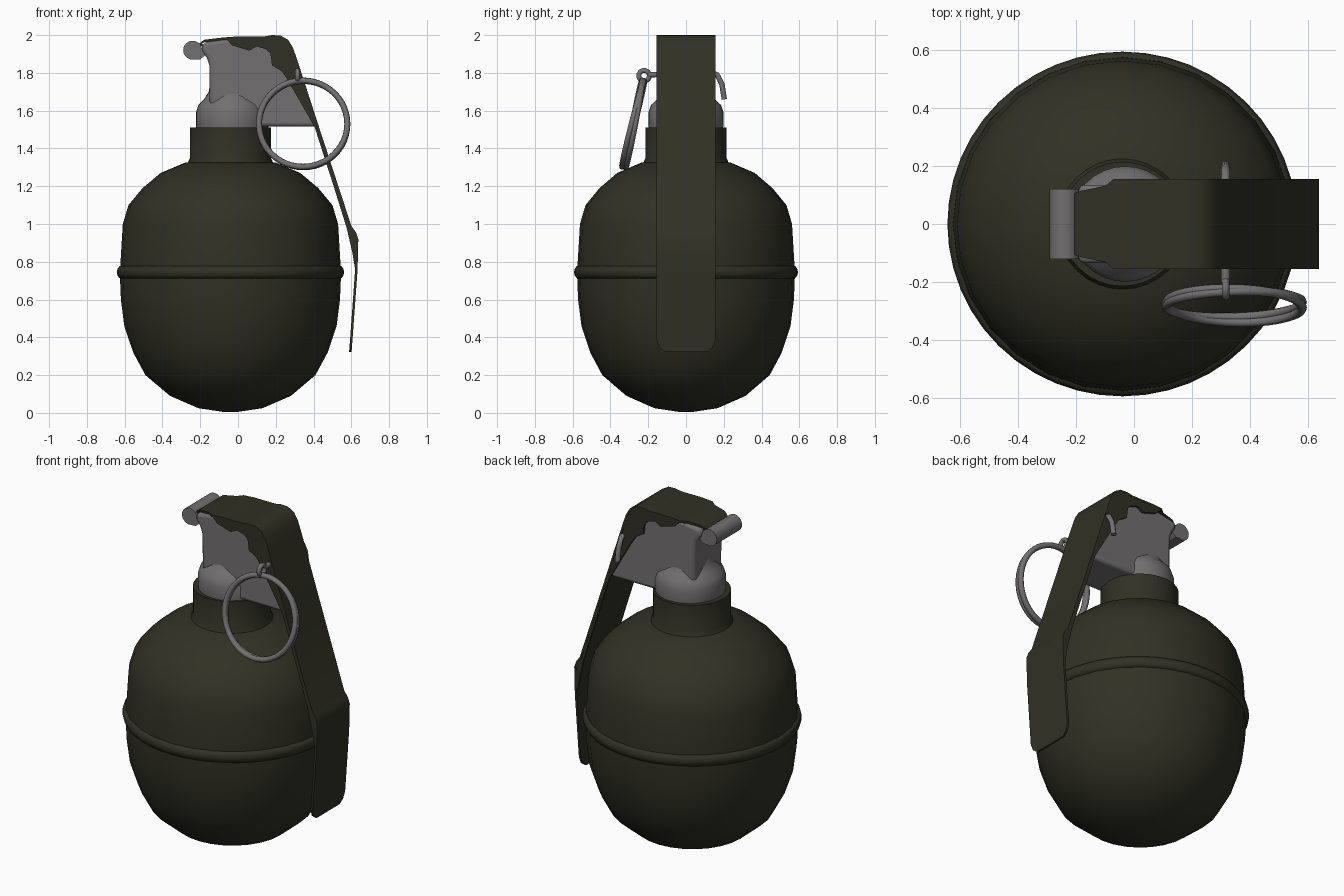
import bpy, bmesh, math
from mathutils import Vector

if "Cube" in bpy.data.objects:
    bpy.data.objects.remove(bpy.data.objects["Cube"])


def material(name, rgb):
    m = bpy.data.materials.new(name)
    m.diffuse_color = (*rgb, 1)
    m.use_nodes = True
    m.node_tree.nodes["Principled BSDF"].inputs["Base Color"].default_value = m.diffuse_color
    return m


OLIVE = material("dark olive", (0.030, 0.030, 0.018))
GREY = material("steel grey", (0.17, 0.16, 0.163))
CX = -0.04  # axis of the round body


def finish(ob, mat, angle=35):
    ob.data.materials.clear()
    ob.data.materials.append(mat)
    bpy.ops.object.select_all(action='DESELECT')
    bpy.context.view_layer.objects.active = ob
    ob.select_set(True)
    bpy.ops.object.shade_smooth_by_angle(angle=math.radians(angle))
    return ob


def from_bmesh(name, bm, mat, angle=35):
    bmesh.ops.recalc_face_normals(bm, faces=bm.faces)
    me = bpy.data.meshes.new(name)
    bm.to_mesh(me)
    bm.free()
    ob = bpy.data.objects.new(name, me)
    bpy.context.collection.objects.link(ob)
    return finish(ob, mat, angle)


def lathe(name, profile, mat, sides, sy=1.0, cx=CX, angle=35):
    """Closed solid turned about z from (radius, z) pairs."""
    bm = bmesh.new()
    rings = []
    for r, z in profile:
        rings.append([bm.verts.new((cx + r * math.cos(a), sy * r * math.sin(a), z))
                      for a in (2 * math.pi * i / sides for i in range(sides))])
    for a, b in zip(rings, rings[1:]):
        for i in range(sides):
            j = (i + 1) % sides
            bm.faces.new((a[i], a[j], b[j], b[i]))
    bm.faces.new(rings[0])
    bm.faces.new(rings[-1])
    return from_bmesh(name, bm, mat, angle)


def slab(name, outline, y0, y1, mat, bevel=0.0):
    """Outline in x/z extruded along y."""
    bm = bmesh.new()
    f = bm.faces.new([bm.verts.new((x, y0, z)) for x, z in outline])
    res = bmesh.ops.extrude_face_region(bm, geom=[f])
    moved = [v for v in res['geom'] if isinstance(v, bmesh.types.BMVert)]
    bmesh.ops.translate(bm, verts=moved, vec=(0, y1 - y0, 0))
    ob = from_bmesh(name, bm, mat)
    if bevel:
        m = ob.modifiers.new("bevel", 'BEVEL')
        m.width, m.segments, m.limit_method = bevel, 3, 'ANGLE'
    return ob


def tube(name, points, radius, mat):
    cu = bpy.data.curves.new(name, 'CURVE')
    cu.dimensions = '3D'
    cu.bevel_depth, cu.bevel_resolution, cu.use_fill_caps = radius, 3, True
    sp = cu.splines.new('POLY')
    sp.points.add(len(points) - 1)
    for p, co in zip(sp.points, points):
        p.co = (*co, 1)
    ob = bpy.data.objects.new(name, cu)
    bpy.context.collection.objects.link(ob)
    bpy.ops.object.select_all(action='DESELECT')
    bpy.context.view_layer.objects.active = ob
    ob.select_set(True)
    bpy.ops.object.convert(target='MESH')
    return finish(bpy.context.object, mat, 50)


def torus(name, loc, rot, major, minor, mat, seg=40):
    bpy.ops.mesh.primitive_torus_add(location=loc, rotation=rot, major_radius=major,
                                     minor_radius=minor, major_segments=seg, minor_segments=8)
    ob = bpy.context.object
    ob.name = name
    return finish(ob, mat, 60)


# Body, with rounded seam band and collar
lathe("body", [(0.03, 0.004), (0.17, 0.025), (0.32, 0.09), (0.45, 0.20), (0.515, 0.32),
               (0.562, 0.46), (0.58, 0.60), (0.585, 0.72), (0.582, 0.80), (0.57, 1.0),
               (0.54, 1.10), (0.465, 1.19), (0.37, 1.27), (0.24, 1.325), (0.10, 1.34)],
      OLIVE, 28, 0.985)
lathe("seam_band", [(0.55, 0.71), (0.588, 0.713), (0.598, 0.728), (0.602, 0.745),
                    (0.598, 0.762), (0.588, 0.777), (0.55, 0.78)], OLIVE, 48, 0.985, angle=60)
lathe("collar", [(0.235, 1.29), (0.222, 1.335), (0.214, 1.35), (0.214, 1.512)], OLIVE, 32)

# Fuze: round flange and flat-sided head
lathe("fuze_flange", [(0.19, 1.50), (0.193, 1.53), (0.193, 1.59), (0.18, 1.63), (0.15, 1.66),
                      (0.125, 1.70), (0.115, 1.76)], GREY, 32, 1.03, cx=-0.03, angle=50)
slab("fuze_head", [(-0.15, 1.62), (-0.152, 1.84), (-0.165, 1.88), (-0.195, 1.92), (-0.185, 1.96),
                   (-0.05, 1.982), (0.22, 1.985), (0.27, 1.95), (0.29, 1.90), (0.415, 1.515),
                   (0.0, 1.515)], -0.135, 0.135, GREY, 0.025)

# Hinge roller with its small saddle tab
bpy.ops.mesh.primitive_cylinder_add(vertices=20, radius=0.05, depth=0.24,
                                    location=(-0.24, 0, 1.92), rotation=(math.pi / 2, 0, 0))
bpy.context.object.name = "hinge_roller"
finish(bpy.context.object, GREY, 40)
slab("hinge_tab", [(-0.25, 1.872), (-0.20, 1.872), (-0.165, 1.90), (-0.15, 1.94),
                   (-0.18, 1.95), (-0.20, 1.91), (-0.24, 1.89)], -0.12, 0.12, GREY)

# Lever: bent strip as (x, z, half width), thickened inwards
strip = [(-0.18, 1.925, 0.105), (-0.205, 1.955, 0.105), (-0.18, 1.975, 0.115),
         (-0.10, 1.985, 0.13), (-0.07, 1.988, 0.155), (0.0, 1.993, 0.155), (0.14, 1.993, 0.155),
         (0.18, 2.0, 0.155), (0.225, 1.998, 0.155), (0.265, 1.975, 0.155), (0.29, 1.935, 0.155),
         (0.31, 1.88, 0.155), (0.43, 1.51, 0.155), (0.60, 0.99, 0.155), (0.625, 0.955, 0.155),
         (0.637, 0.92, 0.155), (0.633, 0.76, 0.155), (0.618, 0.55, 0.155), (0.606, 0.385, 0.155),
         (0.603, 0.345, 0.14), (0.601, 0.322, 0.11)]
pts = [Vector((x, 0, z)) for x, z, w in strip]
bm = bmesh.new()
rows = []
for i, (x, z, w) in enumerate(strip):
    t = (pts[min(i + 1, len(pts) - 1)] - pts[max(i - 1, 0)]).normalized()
    inward = Vector((-t.z, 0, t.x)) * -0.013
    o = pts[i]
    rows.append([bm.verts.new(o + Vector((0, -w, 0))), bm.verts.new(o + Vector((0, w, 0))),
                 bm.verts.new(o + inward + Vector((0, w, 0))),
                 bm.verts.new(o + inward + Vector((0, -w, 0)))])
for a, b in zip(rows, rows[1:]):
    for k in range(4):
        bm.faces.new((a[k], a[(k + 1) % 4], b[(k + 1) % 4], b[k]))
bm.faces.new(rows[0])
bm.faces.new(rows[-1])
from_bmesh("lever", bm, OLIVE, 40)

# Lever side flanges: outer edge follows the strip, inner edge is wavy
outer = [(x, z) for x, z, w in strip[4:17]]
inner = [(0.625, 0.73), (0.605, 0.85), (0.575, 0.98), (0.50, 1.22), (0.405, 1.515),
         (0.31, 1.68), (0.255, 1.775), (0.23, 1.81), (0.18, 1.84), (0.172, 1.90), (0.15, 1.925),
         (0.10, 1.94), (0.06, 1.918), (-0.03, 1.945)]
for side, s in (("front", -1), ("back", 1)):
    slab("lever_flange_" + side, outer + inner, s * 0.154, s * 0.140, OLIVE)

# Safety pin with bent tail and eyelet
tube("safety_pin", [(0.315, -0.20, 1.79), (0.315, 0.14, 1.80), (0.315, 0.165, 1.79),
                    (0.315, 0.19, 1.74), (0.315, 0.203, 1.66)], 0.015, GREY)
torus("pin_eyelet", (0.315, -0.222, 1.785), (0, math.pi / 2, 0), 0.028, 0.013, GREY, 20)

# Split pull ring: two slightly crossed hoops
for n, tilt, turn in ((1, -0.19, 0.03), (2, -0.25, -0.03)):
    torus("pull_ring_%d" % n, (0.345, -0.272 - 0.004 * n, 1.53),
          (math.pi / 2 + tilt, 0, turn), 0.234, 0.016, GREY, 48)
